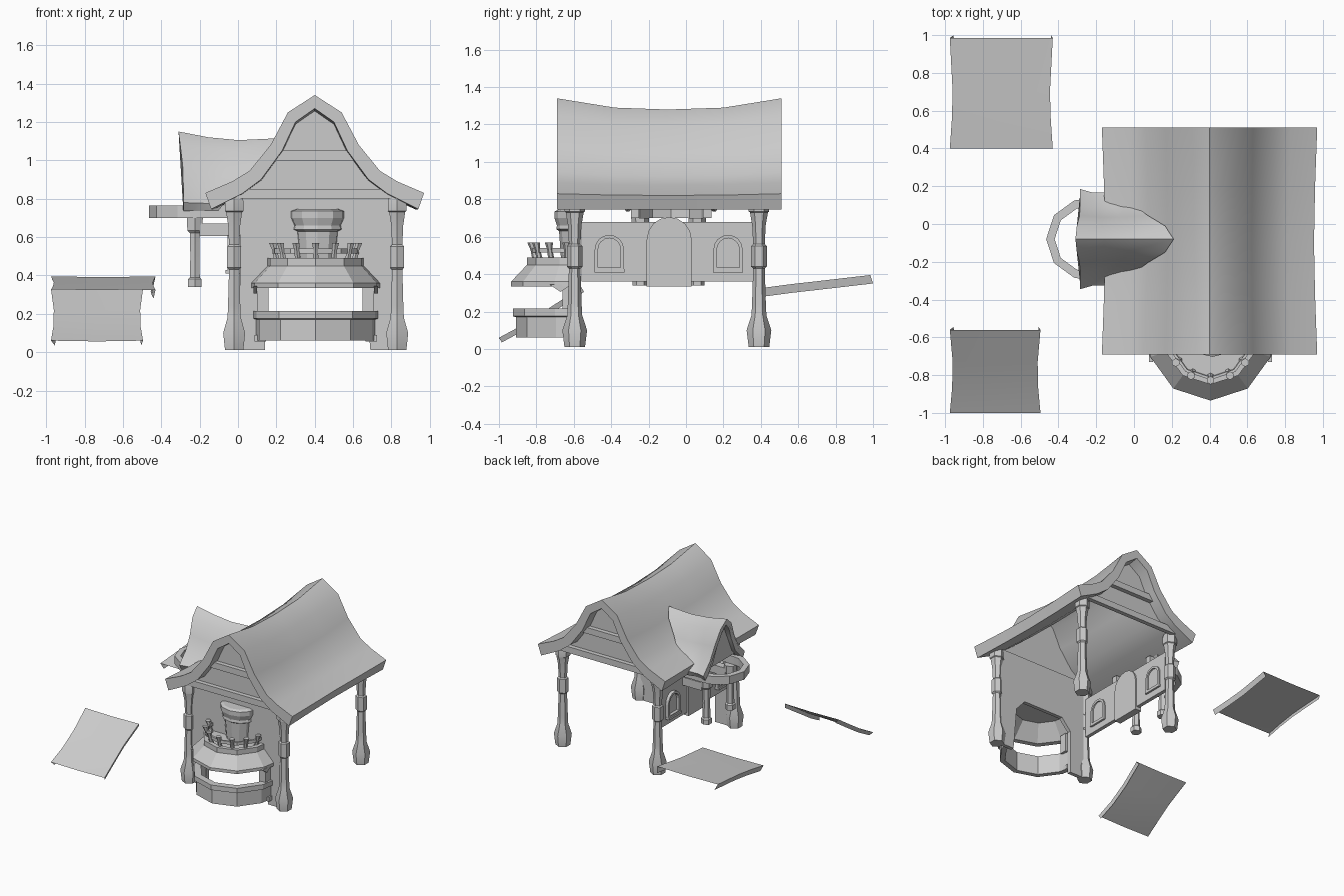
import bpy, bmesh, math
from math import sin, cos, pi, radians

if "Cube" in bpy.data.objects:
    bpy.data.objects.remove(bpy.data.objects["Cube"])

GREY = (0.6, 0.6, 0.6, 1)
mat = bpy.data.materials.new("plain grey")
mat.use_nodes = True
mat.diffuse_color = GREY
mat.node_tree.nodes["Principled BSDF"].inputs["Base Color"].default_value = GREY


def build(name, verts, faces, smooth=None):
    me = bpy.data.meshes.new(name)
    me.from_pydata(verts, [], faces)
    bm = bmesh.new()
    bm.from_mesh(me)
    bmesh.ops.recalc_face_normals(bm, faces=bm.faces)
    bm.to_mesh(me)
    bm.free()
    me.materials.append(mat)
    ob = bpy.data.objects.new(name, me)
    bpy.context.collection.objects.link(ob)
    if smooth:
        bpy.ops.object.select_all(action='DESELECT')
        ob.select_set(True)
        bpy.context.view_layer.objects.active = ob
        bpy.ops.object.shade_smooth_by_angle(angle=radians(smooth))
    return ob


def loft(name, rings, caps=True, loop=False, wrap=True, smooth=None):
    """Skin a list of rings; wrap closes each ring, loop joins last to first."""
    n, k = len(rings[0]), len(rings)
    faces = []
    for i in range(k if loop else k - 1):
        a, b = i * n, (i + 1) % k * n
        for j in range(n if wrap else n - 1):
            m = (j + 1) % n
            faces.append((a + j, a + m, b + m, b + j))
    if caps and not loop:
        faces += [tuple(range(n)), tuple(range((k - 1) * n, k * n))]
    return build(name, [p for r in rings for p in r], faces, smooth)


def box(name, x0, x1, y0, y1, z0, z1):
    return loft(name, [[(x0, y0, z), (x1, y0, z), (x1, y1, z), (x0, y1, z)] for z in (z0, z1)])


def slab_y(name, pts, y0, y1):
    return loft(name, [[(x, y, z) for x, z in pts] for y in (y0, y1)])


def slab_x(name, pts, x0, x1):
    return loft(name, [[(x, y, z) for y, z in pts] for x in (x0, x1)])


def post(name, x, y, profile, sides=6, lean=(0, 0)):
    z0 = profile[0][1]
    rings = [[(x + lean[0] * (z - z0) + r * cos(2 * pi * i / sides + pi / sides),
               y + lean[1] * (z - z0) + r * sin(2 * pi * i / sides + pi / sides), z)
              for i in range(sides)] for r, z in profile]
    return loft(name, rings, smooth=35)


def bay(name, cx, cy, profile, turn=-90, squash=1, angles=(-90, -72, -36, 0, 36, 72, 90)):
    """Half-round part on a wall, from a closed (radius, height) section."""
    rings = []
    for a in angles:
        t = radians(a + turn)
        rings.append([(cx + r * cos(t), cy + squash * r * sin(t), z) for r, z in profile])
    return loft(name, rings)


def arch(cy, z0, half, top, steps=8):
    """Outline of an arched opening in y and z."""
    spring = top - half
    return [(cy - half, z0)] + [(cy - half * cos(pi * i / steps), spring + half * sin(pi * i / steps))
                                for i in range(steps + 1)] + [(cy + half, z0)]


def mirrored(half):
    return [(-d, z) for d, z in reversed(half[1:])] + half


# Main roof: thick swept thatch with a sagging ridge
CX = 0.4
outer = [(0, 1.34), (.14, 1.25), (.23, 1.08), (.34, .945), (.43, .89), (.57, .83)]
inner = [(0, 1.27), (.1, 1.2), (.17, 1.05), (.28, .9), (.38, .825), (.54, .745)]
section = mirrored(outer) + mirrored(inner)[::-1]
rings = []
for y, sag, wide in [(-.69, 0, 1), (-.38, .05, .98), (-.1, .06, .97), (.2, .05, .98), (.51, 0, 1)]:
    rings.append([(CX + d * wide, y, z - sag * (z - .74) / .6) for d, z in section])
loft("main_roof", rings, smooth=50)

# Gable walls with two cross beams each
gable = [(CX + d, z) for d, z in mirrored([(0, 1.29), (.12, 1.21), (.2, 1.05), (.31, .9), (.42, .82)])]
for side, y, out in (("front", -.6, -1), ("back", .42, 1)):
    slab_y(side + "_gable", gable, y, y - out * .02)
    for part, half, z in (("lower_beam", .43, .8), ("upper_beam", .22, 1.0)):
        box(f"{side}_{part}", CX - half, CX + half, *sorted((y, y + out * .035)), z, z + .05)

# Corner pillars
pillar = [(.055, .01), (.066, .1), (.04, .18), (.037, .24), (.031, .43), (.042, .44), (.042, .55),
          (.031, .56), (.036, .66), (.048, .73), (.055, .735), (.055, .79), (.045, .82)]
for fb, y in (("front", -.595), ("back", .39)):
    for lr, x in (("right", -.02), ("left", .83)):
        post(f"{fb}_{lr}_pillar", x, y, pillar)

# Front wall with a chamfered opening
slab_y("front_wall", [(.01, .01), (.14, .01), (.14, .36), (.22, .45), (.58, .45), (.66, .36),
                      (.69, .01), (.81, .01), (.81, .82), (.01, .82)], -.6, -.57)

# Side wall, arched door and windows
box("side_wall", -.03, 0, -.56, .36, .36, .68)
slab_x("side_door", arch(-.09, .335, .12, .705), -.045, .012)
for name, y in (("front_side_window", -.41), ("back_side_window", .225)):
    big, small = arch(y, .42, .078, .61), arch(y, .435, .06, .592)
    loft(name + "_frame", [[(x, a, b) for a, b in pts] for x, pts in
         ((-.055, big), (-.055, small), (.012, small), (.012, big))], loop=True)
    box(name + "_sill", -.065, .015, y - .08, y + .08, .41, .428)

# Side porch: posts, lintels and half-ring balcony
porch_post = [(.04, .34), (.04, .38), (.03, .39), (.027, .5), (.03, .62), (.045, .635), (.048, .7)]
for name, y in (("front", -.245), ("back", .06)):
    post(name + "_porch_post", -.225, y, porch_post)
    box(name + "_porch_lintel", -.2, -.02, y - .03, y + .03, .605, .67)
bay("porch_ring", -.25, -.08, [(.17, .7), (.215, .7), (.215, .765), (.17, .765)], turn=180)
for s in (-1, 1):
    y0, y1 = sorted((-.08 + s * .17, -.08 + s * .215))
    box("porch_ring_arm", -.25, -.04, y0, y1, .7, .765)

# Dormer roof running into the main roof
d_out = [(0, 1.15), (.07, 1.09), (.125, .97), (.18, .87), (.265, .78)]
d_in = [(0, 1.1), (.045, 1.05), (.09, .95), (.145, .83), (.24, .735)]
d_section = mirrored(d_out) + mirrored(d_in)[::-1]
rings = []
for f, sag, wide in [(0, 0, 1), (.3, .03, .93), (.6, .045, .93), (1, .035, 1)]:
    ring = []
    for d, z in d_section:
        rise = (z - .74) / .41
        start = -.285 - .025 * max(0, rise * 2 - 1)
        end = -.1 + .31 * min(1, rise)
        ring.append((start + (end - start) * f, -.08 + d * wide, z - sag * rise))
    rings.append(ring)
loft("dormer_roof", rings, smooth=50)
slab_x("dormer_gable", [(-.08 + d, z) for d, z in mirrored([(0, 1.11), (.055, 1.05), (.1, .95),
                                                           (.155, .83), (.19, .79)])], -.255, -.24)

# Half-round counter, canopy and upper deck at the front
BX, BY = .405, -.6
bay("counter", BX, BY, [(.27, .06), (.31, .06), (.31, .17), (.325, .175), (.325, .215), (.27, .215)])
bay("counter_canopy", BX, BY, [(.3, .34), (.335, .335), (.335, .36), (.25, .45), (.25, .49),
                               (.215, .49), (.2, .46)])
bay("deck_floor", BX, BY, [(.001, .46), (.23, .46), (.23, .475), (.001, .475)])
bay("deck_rail", BX, BY, [(.21, .515), (.225, .515), (.225, .54), (.21, .54)])
for a in (-80, -54, -27, 0, 27, 54, 80):
    dx, dy = sin(radians(a)), -cos(radians(a))
    post("rail_post", BX + .205 * dx, BY + .205 * dy, [(.017, .48), (.014, .53), (.022, .57)],
         lean=(.25 * dx, .25 * dy))
for s in (-1, 1):
    x = BX + s * .275
    box("canopy_post", x - .03, x + .03, -.66, -.6, .2, .35)
    box("counter_foot", x - .03 + s * .015, x + .03 + s * .015, -.64, -.6, .055, .09)
    slab_x("canopy_bracket", [(-.73, .345), (-.67, .305), (-.61, .345)], x + s * .03, x + s * .05)

# Small hooded oriel above the deck
bay("oriel", .415, -.6, [(.001, .47), (.09, .47), (.105, .63), (.125, .64), (.12, .66), (.138, .7),
                         (.138, .735), (.11, .745), (.001, .745)], squash=.75)

# Two loose roof panels standing apart, each with turned-down side edges
def panel(name, x0, x1, rows, pinch, lip):
    rings = []
    for y, z, p in rows:
        a, b = x0 + p * pinch, x1 - p * pinch
        rings.append([(a + .02, y + .015, z - lip), (a, y, z), ((a + b) / 2, y, z - .004),
                      (b, y, z), (b - .01, y + .015, z - lip)])
    return loft(name, rings, caps=False, wrap=False, smooth=40)


panel("front_loose_panel", -.975, -.495, [(-1, .06, 0), (-.87, .13, .8), (-.73, .22, 1), (-.56, .33, 0)],
      .015, .025)
panel("back_loose_panel", -.975, -.43, [(.4, .325, 0), (.55, .345, .7), (.7, .362, 1), (.985, .395, 0)],
      .015, .045)
